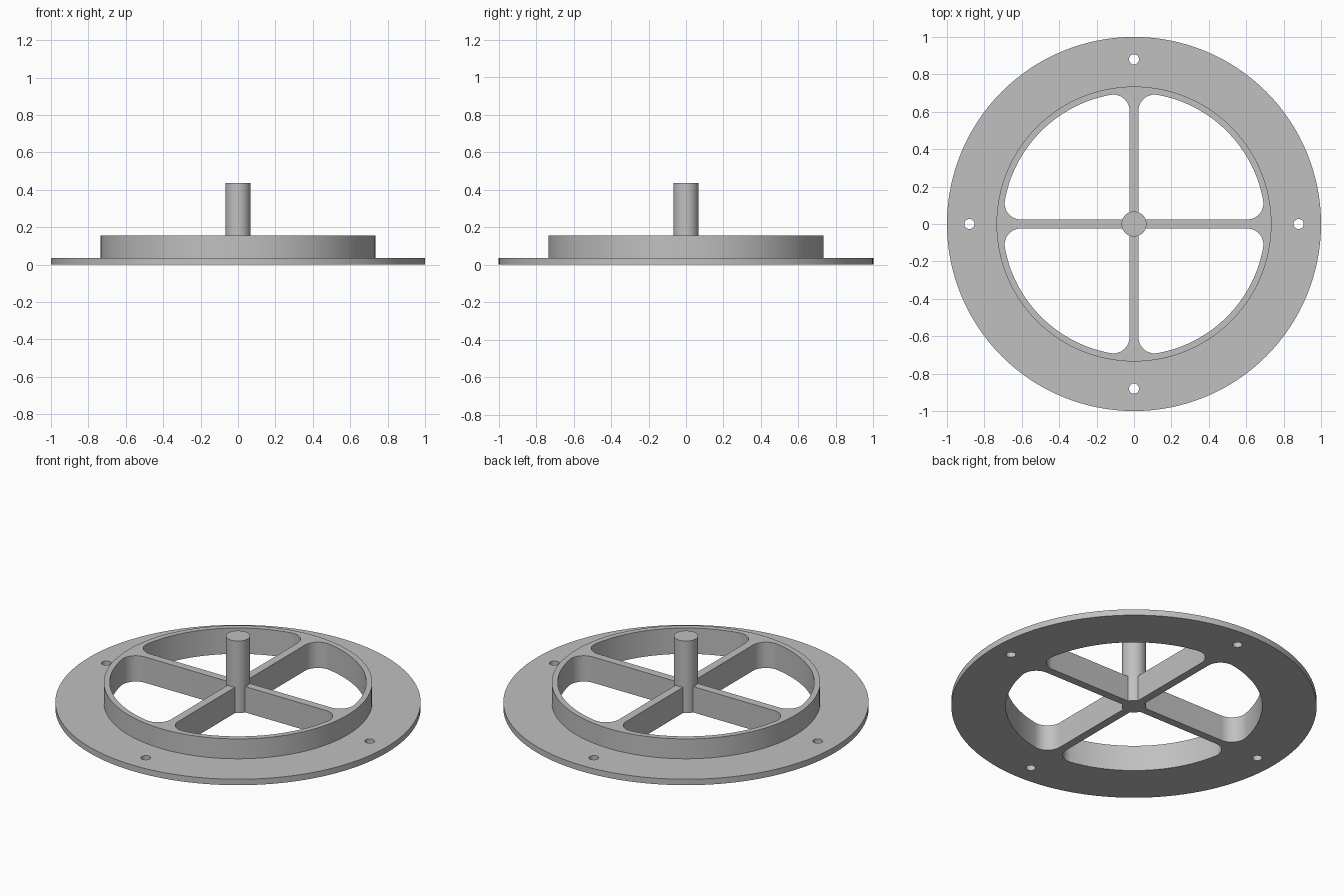
import bpy, bmesh, math
from math import sin, cos, pi, sqrt, asin, atan2

if "Cube" in bpy.data.objects:
    bpy.data.objects.remove(bpy.data.objects["Cube"])

PLATE_R, RIM_R, POCKET_R, POST_R = 1.0, 0.735, 0.702, 0.067
PLATE_Z, RIM_Z, POST_Z = 0.036, 0.156, 0.436
SPOKE, FILLET = 0.024, 0.087      # spoke half width, pocket corner radius
HOLE_POS, HOLE_R = 0.88, 0.027
SEG = 128

grey = bpy.data.materials.new("grey")
grey.diffuse_color = (0.53, 0.53, 0.53, 1)
grey.use_nodes = True
grey.node_tree.nodes["Principled BSDF"].inputs["Base Color"].default_value = grey.diffuse_color


def make_object(name, bm):
    bmesh.ops.recalc_face_normals(bm, faces=bm.faces)
    mesh = bpy.data.meshes.new(name)
    bm.to_mesh(mesh)
    bm.free()
    mesh.materials.append(grey)
    obj = bpy.data.objects.new(name, mesh)
    bpy.context.collection.objects.link(obj)
    return obj


def arc(cx, cy, r, a0, a1, n):
    return [(cx + r * cos(a0 + (a1 - a0) * i / n),
             cy + r * sin(a0 + (a1 - a0) * i / n)) for i in range(n + 1)]


def circle(r, n=SEG, cx=0, cy=0):
    return arc(cx, cy, r, 0, 2 * pi, n)[:-1]


def stack(bm, levels):
    """Join outlines of equal length, given as (outline, z), into a closed solid."""
    rings = [[bm.verts.new((x, y, z)) for x, y in pts] for pts, z in levels]
    n = len(rings[0])
    for low, high in zip(rings, rings[1:]):
        for i in range(n):
            j = (i + 1) % n
            bm.faces.new((low[i], low[j], high[j], high[i]))
    bm.faces.new(rings[0][::-1])
    bm.faces.new(rings[-1])


def smooth(obj):
    bpy.ops.object.select_all(action='DESELECT')
    obj.select_set(True)
    bpy.context.view_layer.objects.active = obj
    bpy.ops.object.shade_smooth_by_angle(angle=math.radians(30))


# Flange plate with raised rim, as one stepped disc
bm = bmesh.new()
stack(bm, [(circle(PLATE_R), 0), (circle(PLATE_R), PLATE_Z),
           (circle(RIM_R), PLATE_Z), (circle(RIM_R), RIM_Z)])
wheel = make_object("flanged_wheel", bm)

# Outline of one quarter pocket: hub arc, rounded corners and rim arc
c0 = SPOKE + FILLET
c1 = sqrt((POCKET_R - FILLET) ** 2 - c0 ** 2)
a = atan2(c0, c1)
h = asin(SPOKE / POST_R)
pocket = (arc(c1, c0, FILLET, -pi / 2, a, 12)
          + arc(0, 0, POCKET_R, a, pi / 2 - a, 28)[1:-1]
          + arc(c0, c1, FILLET, pi / 2 - a, pi, 12)
          + arc(0, 0, POST_R, pi / 2 - h, h, 8))

# Cutter holding the four pockets and the four bolt holes
bm = bmesh.new()
for k in range(4):
    c, s = cos(k * pi / 2), sin(k * pi / 2)
    turned = [(x * c - y * s, x * s + y * c) for x, y in pocket]
    hole = circle(HOLE_R, 24, HOLE_POS * c, HOLE_POS * s)
    for outline in (turned, hole):
        stack(bm, [(outline, -0.1), (outline, 0.3)])
cutter = make_object("pocket_cutter", bm)
cutter.hide_render = True

mod = wheel.modifiers.new("cut", 'BOOLEAN')
mod.operation = 'DIFFERENCE'
mod.solver = 'EXACT'
mod.object = cutter
bpy.context.view_layer.objects.active = wheel
bpy.ops.object.modifier_apply(modifier=mod.name)
bpy.data.objects.remove(cutter)
smooth(wheel)

# Centre post standing on the hub
bm = bmesh.new()
stack(bm, [(circle(POST_R, 48), RIM_Z), (circle(POST_R, 48), POST_Z)])
smooth(make_object("centre_post", bm))
